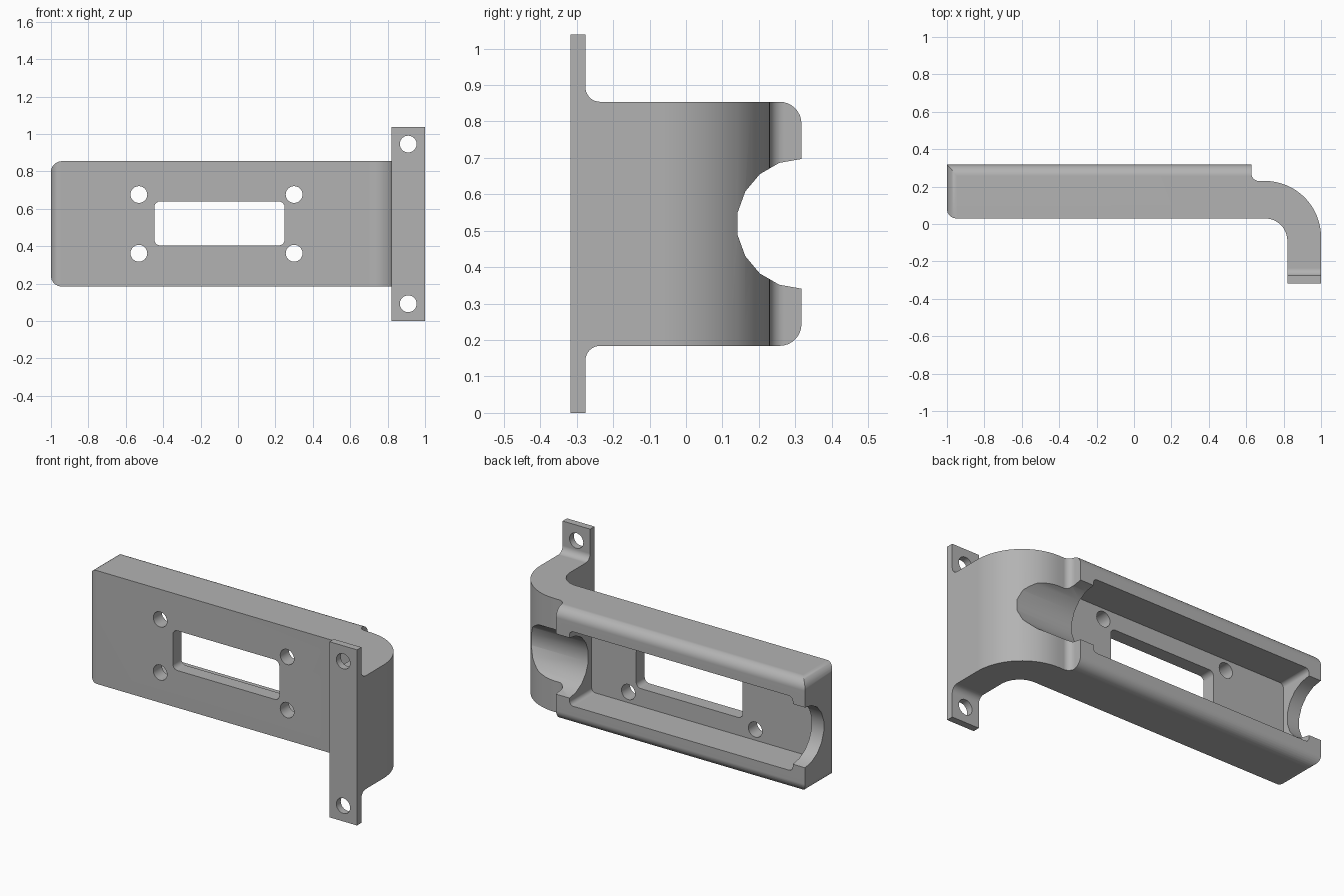
import bpy, bmesh
from math import sin, cos, radians

cube = bpy.data.objects.get("Cube")
if cube:
    bpy.data.objects.remove(cube, do_unlink=True)

MID = 0.519          # height of the horizontal symmetry plane
HALF = 0.335         # half height of the plate
BACK = 0.317         # half depth

grey = bpy.data.materials.new("grey_plastic")
grey.use_nodes = True
grey.diffuse_color = (0.45, 0.45, 0.45, 1)
grey.node_tree.nodes["Principled BSDF"].inputs["Base Color"].default_value = (0.45, 0.45, 0.45, 1)


def arc(cx, cy, r, start, end, steps=8):
    angles = [radians(start + (end - start) * i / steps) for i in range(steps + 1)]
    return [(cx + r * cos(a), cy + r * sin(a)) for a in angles]


def rounded_rect(x0, x1, z0, z1, r):
    return (arc(x1 - r, z1 - r, r, 0, 90, 5) + arc(x0 + r, z1 - r, r, 90, 180, 5)
            + arc(x0 + r, z0 + r, r, 180, 270, 5) + arc(x1 - r, z0 + r, r, 270, 360, 5))


def mirrored(upper):
    """Close a profile with its reflection below the symmetry plane."""
    return upper + [(a, 2 * MID - b) for a, b in reversed(upper)]


def prism(name, profile, axis, lo, hi):
    """Extrude a 2D profile along the given axis."""
    place = {"x": lambda a, b: (lo, a, b),
             "y": lambda a, b: (a, lo, b),
             "z": lambda a, b: (a, b, lo)}[axis]
    bm = bmesh.new()
    face = bm.faces.new([bm.verts.new(place(a, b)) for a, b in profile])
    extruded = bmesh.ops.extrude_face_region(bm, geom=[face])["geom"]
    shift = [(hi - lo) if axis == k else 0 for k in "xyz"]
    bmesh.ops.translate(bm, vec=shift, verts=[v for v in extruded if isinstance(v, bmesh.types.BMVert)])
    bmesh.ops.recalc_face_normals(bm, faces=bm.faces)
    mesh = bpy.data.meshes.new(name)
    bm.to_mesh(mesh)
    bm.free()
    mesh.materials.append(grey)
    obj = bpy.data.objects.new(name, mesh)
    bpy.context.collection.objects.link(obj)
    return obj


def combine(target, tool, operation):
    """Apply a boolean and discard the tool."""
    tool.hide_render = True
    mod = target.modifiers.new(tool.name, "BOOLEAN")
    mod.operation, mod.object, mod.solver = operation, tool, "EXACT"
    bpy.context.view_layer.objects.active = target
    bpy.ops.object.modifier_apply(modifier=mod.name)
    bpy.data.objects.remove(tool, do_unlink=True)


# Plan outline: long plate bending round to the mounting flange
plan = ([(-1, 0.4)] + arc(-0.95, 0.08, 0.05, 180, 270)
        + arc(0.70, -0.09, 0.12, 90, 0, 12)
        + [(0.82, -BACK), (1, -BACK)]
        + arc(0.70, -0.07, 0.30, 0, 90, 16)
        + arc(0.668, 0.27, 0.04, 270, 180)
        + [(0.628, 0.4)])
bracket = prism("bracket", plan, "z", -0.2, 1.3)

# Side outline: tall flange, filleted plate, rounded back edges
top = MID + HALF
side = mirrored([(-0.4, 2 * MID), (-0.276, 2 * MID)]
                + arc(-0.236, top + 0.04, 0.04, 180, 270)
                + arc(BACK - 0.06, top - 0.06, 0.06, 90, 0))
combine(bracket, prism("side_outline", side, "x", -1.2, 1.2), "INTERSECT")

# Front outline: rounded corners on the free end
gap = 0.0005
front = mirrored([(1.2, 1.4), (0.5, 1.4), (0.5, top + gap)]
                 + arc(-0.94 - gap, top - 0.06 + gap, 0.06, 90, 180))
combine(bracket, prism("front_outline", front, "y", -0.6, 0.6), "INTERSECT")

# Round channel running the whole length of the back
channel = [(BACK + 0.178 * cos(radians(10 + 20 * i)), MID + 0.178 * sin(radians(10 + 20 * i)))
           for i in range(18)]
combine(bracket, prism("channel", channel, "x", -1.3, 1.3), "DIFFERENCE")

# Deep pocket between the rails
pocket = rounded_rect(-0.92, 0.54, MID - 0.22, MID + 0.22, 0.025)
combine(bracket, prism("pocket", pocket, "y", 0.11, 0.6), "DIFFERENCE")

# Window through the plate
window = rounded_rect(-0.447, 0.249, MID - 0.115, MID + 0.12, 0.03)
combine(bracket, prism("window", window, "y", -0.1, 0.2), "DIFFERENCE")

# Screw holes in the plate and in the flange
for x, rise, y0, y1 in ((-0.53, 0.157, -0.1, 0.2), (0.30, 0.157, -0.1, 0.2), (0.91, 0.427, -0.5, -0.1)):
    for sign in (-1, 1):
        hole = arc(x, MID + sign * rise, 0.045, 0, 345, 23)
        combine(bracket, prism("screw_hole", hole, "y", y0, y1), "DIFFERENCE")

# Smooth curved faces, keep hard edges
bpy.ops.object.select_all(action="DESELECT")
bracket.select_set(True)
bpy.context.view_layer.objects.active = bracket
bpy.ops.object.shade_smooth_by_angle(angle=radians(25))
weighted = bracket.modifiers.new("even_normals", "WEIGHTED_NORMAL")
weighted.keep_sharp = True
